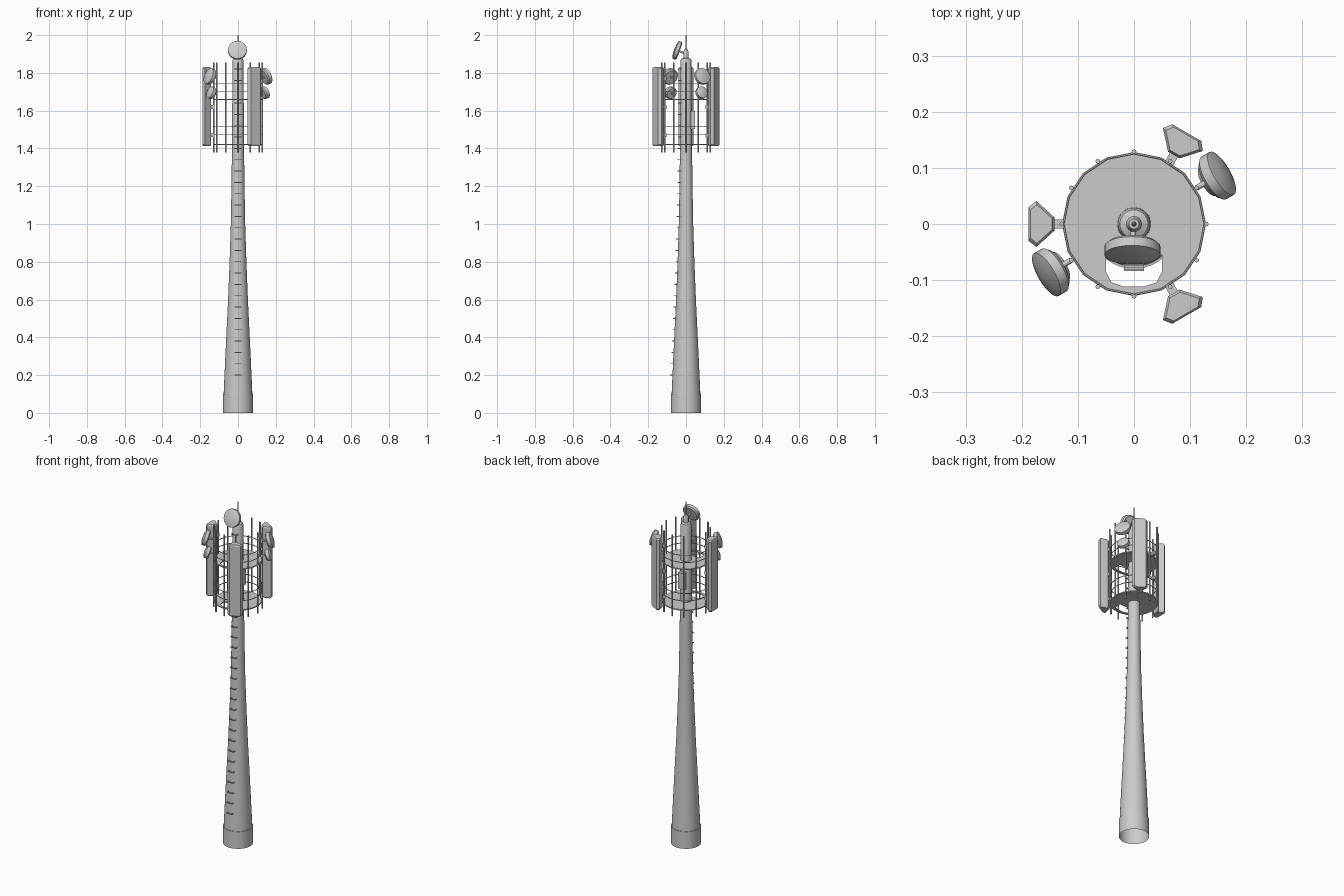
import bpy, bmesh
from math import sin, cos, pi, radians
from mathutils import Vector, Matrix

if "Cube" in bpy.data.objects:
    bpy.data.objects.remove(bpy.data.objects["Cube"])


def finish(bm, name, angle=None):
    bmesh.ops.recalc_face_normals(bm, faces=bm.faces)
    me = bpy.data.meshes.new(name)
    bm.to_mesh(me)
    bm.free()
    ob = bpy.data.objects.new(name, me)
    bpy.context.collection.objects.link(ob)
    if angle:
        bpy.ops.object.select_all(action='DESELECT')
        ob.select_set(True)
        bpy.context.view_layer.objects.active = ob
        bpy.ops.object.shade_smooth_by_angle(angle=radians(angle))
    return ob


def lathe(name, profile, segs, matrix=Matrix()):
    """Revolve (radius, z) points; radius 0 becomes a pole."""
    bm = bmesh.new()
    vs = [bm.verts.new((r, 0, z)) for r, z in profile]
    es = [bm.edges.new(p) for p in zip(vs, vs[1:])]
    bmesh.ops.spin(bm, geom=vs + es, axis=(0, 0, 1), cent=(0, 0, 0),
                   angle=2 * pi, steps=segs)
    bmesh.ops.remove_doubles(bm, verts=bm.verts, dist=1e-5)
    bm.transform(matrix)
    return finish(bm, name, 35)


def rod(bm, a, b, r, segs=6):
    a, b = Vector(a), Vector(b)
    d = b - a
    m = Matrix.Translation((a + b) / 2) @ d.to_track_quat('Z', 'Y').to_matrix().to_4x4()
    bmesh.ops.create_cone(bm, cap_ends=True, segments=segs, radius1=r,
                          radius2=r, depth=d.length, matrix=m)


def box(bm, centre, size, rot=Matrix()):
    bmesh.ops.create_cube(bm, size=1, matrix=rot @ Matrix.Translation(centre)
                          @ Matrix.Diagonal((*size, 1)))


# tapered mast, open at the foot, stepped cap and spike
TAPER = [(0.076, 0.1), (0.067, 0.3), (0.0525, 0.6), (0.0445, 0.8),
         (0.038, 1.0), (0.0345, 1.2), (0.032, 1.4), (0.029, 1.865)]
lathe("mast", [(0.08, 0), (0.08, 0.1)] + TAPER +
      [(0.025, 1.875), (0.014, 1.88), (0.014, 1.91), (0.009, 1.925), (0, 1.925)], 32)
lathe("lightning_rod", [(0.005, 1.92), (0.002, 1.945), (0.0015, 2.0), (0, 2.0)], 8)


def mast_radius(z):
    for (r0, z0), (r1, z1) in zip(TAPER, TAPER[1:]):
        if z <= z1:
            return r0 + (r1 - r0) * (z - z0) / (z1 - z0)
    return TAPER[-1][0]


# climbing rungs up the front
bm = bmesh.new()
for i in range(28):
    z = 0.2 + i * 0.06
    y = -mast_radius(z)
    box(bm, (0, y - 0.010, z), (0.036, 0.004, 0.004))
    for s in (-1, 1):
        box(bm, (s * 0.016, y + 0.002, z), (0.004, 0.024, 0.004))
finish(bm, "climbing_rungs")


# platforms with a ladder hatch
R = 0.127
HATCH = [(-0.05, -0.055), (-0.05, -0.085), (-0.04, -0.104), (-0.02, -0.111),
         (0.02, -0.111), (0.04, -0.104), (0.05, -0.085), (0.05, -0.055)]
for name, z in (("lower_platform", 1.42), ("upper_platform", 1.66)):
    bm = bmesh.new()
    outer = [(R * cos(i * pi / 8), R * sin(i * pi / 8)) for i in range(16)]
    edges = []
    for loop in (outer, HATCH):
        vs = [bm.verts.new((x, y, z)) for x, y in loop]
        edges += [bm.edges.new((vs[i - 1], vs[i])) for i in range(len(vs))]
    bmesh.ops.triangle_fill(bm, edges=edges, use_beauty=True)
    ob = finish(bm, name)
    mod = ob.modifiers.new("thickness", 'SOLIDIFY')
    mod.thickness = 0.006
    mod.offset = 0

# guard rails
for i, z in enumerate((1.475, 1.518, 1.70, 1.742)):
    bpy.ops.mesh.primitive_torus_add(major_segments=16, minor_segments=6,
                                     major_radius=R - 0.001, minor_radius=0.0022,
                                     location=(0, 0, z))
    bpy.context.object.name = "guard_rail_%d" % (i + 1)

# twelve upright posts around the platforms
bm = bmesh.new()
for i in range(12):
    a = i * pi / 6
    x, y = 0.129 * cos(a), 0.129 * sin(a)
    rod(bm, (x, y, 1.378), (x, y, 1.855), 0.0042, 8)
finish(bm, "upright_posts", 50)

# three panel antennas with chamfered ends and clamps
HALF = [(0.142, 0.012), (0.174, 0.041), (0.188, 0.030)]
SECTION = HALF + [(x, -y) for x, y in reversed(HALF)]
for i, deg in enumerate((180, 60, -60)):
    rot = Matrix.Rotation(radians(deg), 4, 'Z')
    bm = bmesh.new()
    rings = []
    for z, k in ((1.412, 0.84), (1.42, 1), (1.822, 1), (1.83, 0.84)):
        rings.append([bm.verts.new((0.168 + (x - 0.168) * k, y * k, z))
                      for x, y in SECTION])
    for lo, hi in zip(rings, rings[1:]):
        for j in range(6):
            bm.faces.new((lo[j - 1], lo[j], hi[j], hi[j - 1]))
    bm.faces.new(rings[0])
    bm.faces.new(rings[-1])
    for z in (1.47, 1.62, 1.77):
        box(bm, (0.137, 0, z), (0.024, 0.016, 0.02))
    bm.transform(rot)
    finish(bm, "panel_antenna_%d" % (i + 1))


# microwave dishes: drum with a shallow domed cover, tilted upward
def dish(name, back, yaw, tilt, r, depth, anchor):
    d = Vector((cos(yaw) * cos(tilt), sin(yaw) * cos(tilt), sin(tilt)))
    m = Matrix.Translation(back) @ d.to_track_quat('Z', 'Y').to_matrix().to_4x4()
    lathe(name, [(0, 0), (r * 0.85, 0), (r, depth * 0.2), (r, depth * 0.75),
                 (r * 0.6, depth * 0.93), (0, depth)], 24, m)
    bm = bmesh.new()
    rod(bm, anchor, Vector(back) + d * 0.004, 0.005, 8)
    finish(bm, name + "_arm", 50)


dish("top_dish", (-0.003, -0.034, 1.915), -pi / 2, radians(20), 0.05, 0.03,
     (0, 0, 1.9))
for side, deg in (("right", 30), ("left", 210)):
    a = radians(deg)
    for level, z, r, rad in (("upper", 1.776, 0.044, 0.158), ("lower", 1.69, 0.033, 0.150)):
        dish("%s_%s_dish" % (side, level), (rad * cos(a), rad * sin(a), z),
             a, radians(20), r, 0.032, (0.129 * cos(a), 0.129 * sin(a), z))

# equipment box on the back of the mast
bm = bmesh.new()
box(bm, (0, 0.037, 1.55), (0.04, 0.02, 0.095))
finish(bm, "equipment_box")
